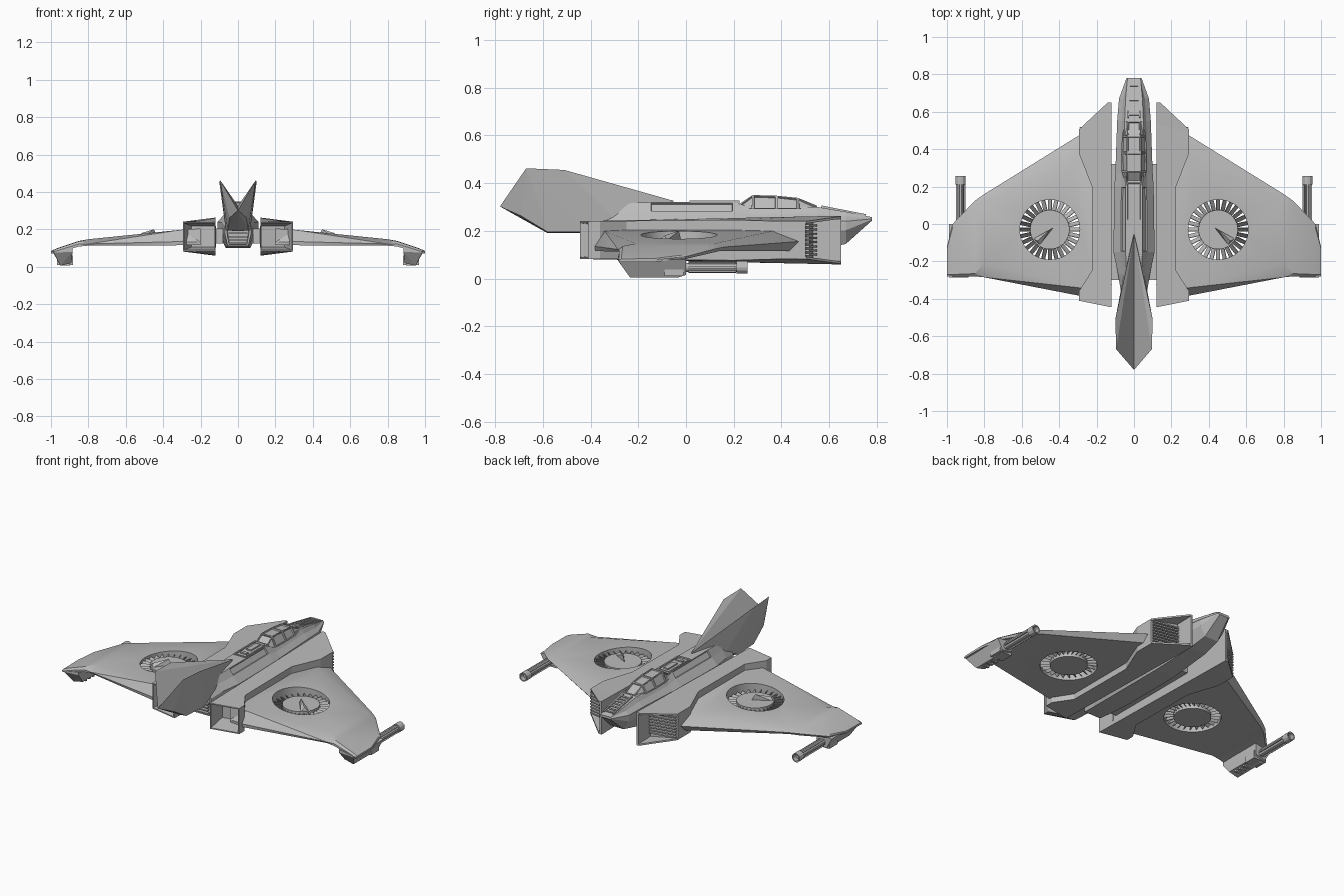
import bpy, bmesh, math
from mathutils import Vector, Matrix

cube = bpy.data.objects.get("Cube")
if cube:
    bpy.data.objects.remove(cube, do_unlink=True)

hull_grey = bpy.data.materials.new("hull_grey")
hull_grey.use_nodes = True
GREY = (0.5, 0.5, 0.5, 1)
hull_grey.diffuse_color = GREY
hull_grey.node_tree.nodes["Principled BSDF"].inputs["Base Color"].default_value = GREY


def finish(name, bm, mirror=False, smooth=None):
    bmesh.ops.recalc_face_normals(bm, faces=bm.faces)
    mesh = bpy.data.meshes.new(name)
    bm.to_mesh(mesh)
    bm.free()
    ob = bpy.data.objects.new(name, mesh)
    bpy.context.collection.objects.link(ob)
    mesh.materials.append(hull_grey)
    if smooth:
        shade(ob, smooth)
    if mirror:
        ob.modifiers.new("Mirror", 'MIRROR')
    return ob


def select(ob):
    bpy.ops.object.select_all(action='DESELECT')
    ob.select_set(True)
    bpy.context.view_layer.objects.active = ob


def shade(ob, angle):
    select(ob)
    bpy.ops.object.shade_smooth_by_angle(angle=math.radians(angle))


def loft(rings):
    """Skin a list of closed rings; returns bmesh and quads[ring][side]."""
    bm = bmesh.new()
    vs = [[bm.verts.new(p) for p in r] for r in rings]
    n = len(vs[0])
    quads = [[bm.faces.new((a[i], a[(i + 1) % n], b[(i + 1) % n], b[i]))
              for i in range(n)] for a, b in zip(vs, vs[1:])]
    caps = [bm.faces.new(vs[0]), bm.faces.new(vs[-1])]
    bmesh.ops.recalc_face_normals(bm, faces=bm.faces)
    return bm, quads, caps


def panel(bm, faces, rim, depth):
    """Frame each face and sink its middle."""
    for f in faces:
        bmesh.ops.inset_region(bm, faces=[f], thickness=rim, depth=0)
        bmesh.ops.inset_region(bm, faces=[f], thickness=0.003, depth=-depth)


def convex(points):
    bm = bmesh.new()
    for p in points:
        bm.verts.new(p)
    bmesh.ops.convex_hull(bm, input=bm.verts)
    bmesh.ops.dissolve_limit(bm, angle_limit=0.02, verts=bm.verts, edges=bm.edges)
    return bm


def box(bm, center, size, rot=None):
    m = Matrix.Translation(center) @ (rot or Matrix()) @ Matrix.Diagonal((*size, 1))
    bmesh.ops.create_cube(bm, size=1, matrix=m)


def tube(bm, center, r, length, sides, rot):
    bmesh.ops.create_cone(bm, cap_ends=True, segments=sides, radius1=r, radius2=r,
                          depth=length, matrix=Matrix.Translation(center) @ rot)


def half_ring(y, half):
    return [(x, y, z) for x, z in half] + [(-x, y, z) for x, z in reversed(half)]


# Fuselage: y, top half-width and z, shoulder half-width and z, belly half-width and z
stations = [(-.36, .03, .30, .07, .22, .055, .11), (-.27, .04, .315, .085, .235, .06, .105),
            (-.15, .045, .32, .11, .24, .065, .10), (.2, .045, .32, .105, .24, .065, .10),
            (.27, .05, .30, .10, .24, .065, .10), (.55, .05, .30, .09, .245, .055, .12),
            (.67, .045, .28, .08, .24, .045, .145), (.78, .035, .257, .04, .25, .03, .243)]
rings = []
for y, wt, zt, ws, zs, wb, zb in stations:
    mid = ((wt + ws) / 2 - .005, (zt + zs) / 2)
    low = (ws, zs - (zs - zb) * .4)
    rings.append(half_ring(y, [(wt, zt), mid, (ws, zs), low, (wb, zb)]))
bm, quads, caps = loft(rings)
panel(bm, [quads[2][0], quads[2][8]], .006, .008)      # side windows
panel(bm, [caps[0]], .012, .03)                        # rear exhaust
finish("fuselage", bm)

# Exhaust slats and bow ladder
bm = bmesh.new()
for i in range(4):
    box(bm, (0, -.36, .125 + i * .018), (.10, .02, .007))
finish("exhaust_slats", bm)
bm = bmesh.new()
slope = Matrix.Rotation(math.atan2(-.045, .23), 4, 'X')
for i in range(7):
    y = .585 + i * .026
    z = .30 - (y - .55) * .187
    box(bm, (0, y, z), (.056 - i * .002, .01, .014), slope)
for s in (-1, 1):
    box(bm, (s * .03, .66, .281), (.008, .19, .014), slope)
finish("bow_ladder", bm)

# Cockpit canopy with sunken panes
rings = [half_ring(y, [(wt, zt), (wb, .292)]) for y, wt, zt, wb in
         [(.22, .04, .31, .052), (.28, .038, .35, .066), (.38, .038, .347, .068),
          (.47, .036, .338, .064), (.55, .034, .305, .05)]]
bm, quads, caps = loft(rings)
panes = [q[i] for q in quads for i in (0, 2, 3)]
panel(bm, panes, .007, .007)
finish("canopy", bm)

# Dorsal hatch
bm = bmesh.new()
box(bm, (0, .12, .32), (.085, .21, .012))
bm.normal_update()
panel(bm, [f for f in bm.faces if f.normal.z > .9], .012, .01)
box(bm, (0, .15, .321), (.03, .09, .014))
box(bm, (0, .06, .321), (.045, .02, .014))
finish("dorsal_hatch", bm)

# Split tail: two blades meeting in a valley
finish("tail_fin", convex([(0, -.05, .325), (.10, -.51, .455), (.095, -.67, .462),
                           (0, -.78, .302), (.045, -.69, .262), (.055, -.58, .195),
                           (.065, -.42, .195), (0, -.42, .19), (0, -.58, .19),
                           (.06, -.30, .25), (0, -.30, .2)]), mirror=True)

# Struts joining hull and engines
bm = bmesh.new()
box(bm, (.11, .01, .165), (.06, .62, .08))
finish("engine_strut", bm, mirror=True)


def swell(x, y):
    return .022 * (y + .45) / 1.05 * max(0, (.30 - x) / .18)


def slab(outline, low, high):
    rings = [[(x, y, z + k * swell(x, y)) for x, y in outline]
             for z, k in ((low, -1), (high, 1))]
    return loft(rings)


# Engine nacelles with hollow rear
outline = [(.12, -.445), (.295, -.41), (.295, -.36), (.225, -.25), (.225, .20), (.295, .38),
           (.295, .50), (.12, .535)]
bm, quads, caps = slab(outline, .082, .24)
for rim, depth in ((.01, 0), (.022, -.12)):
    bmesh.ops.inset_region(bm, faces=[quads[0][0]], thickness=rim, depth=depth)
finish("engine_nacelle", bm, mirror=True)

# Intake hood, floor, inner wall and louvres
lip = [(.12, .53), (.295, .495), (.295, .505), (.14, .65), (.12, .65)]
wall = [(.12, .53), (.132, .53), (.132, .65), (.12, .65)]
for name, shape, low, high in (("intake_hood", lip, .23, .24), ("intake_floor", lip, .082, .092),
                               ("intake_wall", wall, .082, .24)):
    bm = slab(shape, low, high)[0]
    if name != "intake_wall":          # keep plates thin despite the swell
        for v in bm.verts:
            sign = 1 if name == "intake_hood" else -1
            base = high if sign > 0 else low
            inner = (v.co.z < .2355) if sign > 0 else (v.co.z > .087)
            v.co.z = base + sign * (swell(v.co.x, v.co.y) - (.01 if inner else 0))
    finish(name, bm, mirror=True)
bm = bmesh.new()
turn = Matrix.Rotation(math.atan2(-.035, .175), 4, 'Z')
for i in range(8):
    box(bm, (.21, .522, .1 + i * .0175), (.16, .022, .008), turn)
finish("intake_louvre", bm, mirror=True)

# Wings: x, then section points as (y, z): leading, top front, crease, trailing, belly
sections = [
    (.20, [(.53, .155), (.40, .205), (-.36, .205), (-.365, .13), (-.365, .115), (.48, .115)]),
    (.30, [(.47, .155), (.36, .198), (-.34, .198), (-.382, .135), (-.38, .115), (.43, .115)]),
    (.80, [(.16, .132), (.12, .147), (-.21, .147), (-.285, .122), (-.28, .113), (.14, .115)]),
    (.85, [(.125, .125), (.10, .138), (-.265, .136), (-.28, .122), (-.28, .108), (.11, .108)]),
    (.97, [(.0, .092), (-.02, .098), (-.27, .096), (-.28, .085), (-.28, .075), (-.01, .08)]),
    (1.0, [(-.12, .08), (-.13, .084), (-.27, .082), (-.28, .078), (-.28, .07), (-.13, .07)])]
bm, quads, caps = loft([[(x, y, z) for y, z in pts] for x, pts in sections])
bmesh.ops.triangulate(bm, faces=bm.faces)
wing = finish("wing", bm)

# Fan wells cut through the wings
FAN = Vector((.45, -.03, .15))
bm = bmesh.new()
tube(bm, FAN, .16, .3, 48, Matrix())
cutter = finish("fan_cutter", bm)
cut = wing.modifiers.new("Fan well", 'BOOLEAN')
cut.object = cutter
cut.solver = 'EXACT'
select(wing)
bpy.ops.object.modifier_apply(modifier=cut.name)
bpy.data.objects.remove(cutter, do_unlink=True)
shade(wing, 25)
wing.modifiers.new("Mirror", 'MIRROR')

# Lift fans: hub, swept fin and blades
bm = bmesh.new()
tube(bm, FAN + Vector((0, 0, -.01)), .105, .05, 40, Matrix())
finish("fan_hub", bm, mirror=True, smooth=30)
bm = bmesh.new()
for i in range(28):
    a = Matrix.Rotation(math.tau * i / 28, 4, 'Z')
    pitch = Matrix.Rotation(math.radians(55), 4, 'X')
    box(bm, FAN + a @ Vector((.132, 0, -.008)), (.062, .034, .003), a @ pitch)
finish("fan_blades", bm, mirror=True)
bm = convex([FAN + Vector(p) for p in
             [(-.02, .01, .01), (.01, -.025, .01), (.0, .0, .05), (.09, -.05, .01),
              (.055, -.085, .01), (.065, -.06, .03)]])
finish("fan_fin", bm, mirror=True, smooth=40)

# Wing tip gun pods
bm = convex([(x, y, z) for y, e in ((-.285, 0), (-.235, 1), (-.03, 1), (0, .85))
             for x, z in ((.99, .08), (.885, .10), (.985 - .035 * e, .075 - .07 * e),
                          (.885 + .005 * e, .08 - .06 * e))])
finish("gun_pod", bm, mirror=True)
bm = bmesh.new()
for i in range(3):
    box(bm, (.92, -.19 + i * .035, .013), (.045, .014, .014))
box(bm, (.925, -.05, .035), (.085, .08, .05))
finish("pod_plates", bm, mirror=True)

# Gun barrels: core, long rails and hollow muzzle
along = Matrix.Rotation(-math.pi / 2, 4, 'X')
GUN = Vector((.927, 0, .047))
bm = bmesh.new()
tube(bm, GUN + Vector((0, .11, 0)), .019, .24, 12, along)
for i in range(6):
    turn = Matrix.Rotation(math.tau * i / 6, 4, 'Y')
    box(bm, GUN + turn @ Vector((.02, .11, 0)), (.01, .20, .008), turn)
finish("gun_barrel", bm, mirror=True)
bm = bmesh.new()
tube(bm, GUN + Vector((0, .235, 0)), .027, .045, 12, along)
bm.normal_update()
mouth = [f for f in bm.faces if f.normal.y > .9]
bmesh.ops.inset_region(bm, faces=mouth, thickness=.007, depth=0)
bmesh.ops.inset_region(bm, faces=mouth, thickness=.001, depth=-.03)
finish("gun_muzzle", bm, mirror=True)
